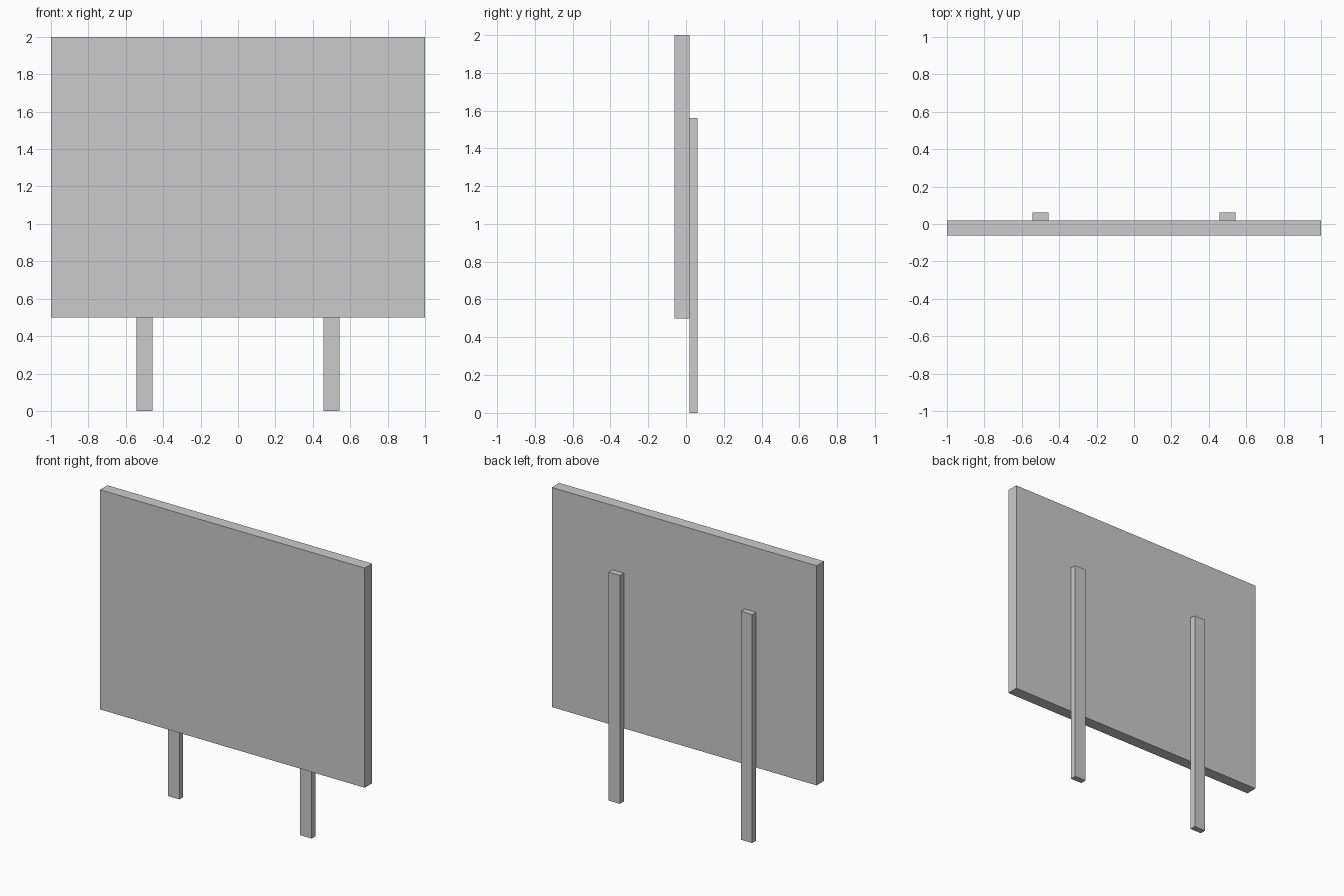
import bpy

if "Cube" in bpy.data.objects:
    bpy.data.objects.remove(bpy.data.objects["Cube"])


def box(name, x, y, z):
    """Add a box spanning the given (min, max) ranges."""
    spans = (x, y, z)
    bpy.ops.mesh.primitive_cube_add(size=1, location=[(a + b) / 2 for a, b in spans])
    obj = bpy.context.object
    obj.name = name
    obj.scale = [b - a for a, b in spans]
    bpy.ops.object.transform_apply(location=False, rotation=False, scale=True)
    return obj


# Sign board
box("sign_board", (-1, 1), (-0.061, 0.019), (0.5, 2.0))

# Two posts fixed to the back of the board
for side, cx in (("left", -0.5), ("right", 0.5)):
    box(f"{side}_post", (cx - 0.043, cx + 0.043), (0.019, 0.061), (0, 1.56))
